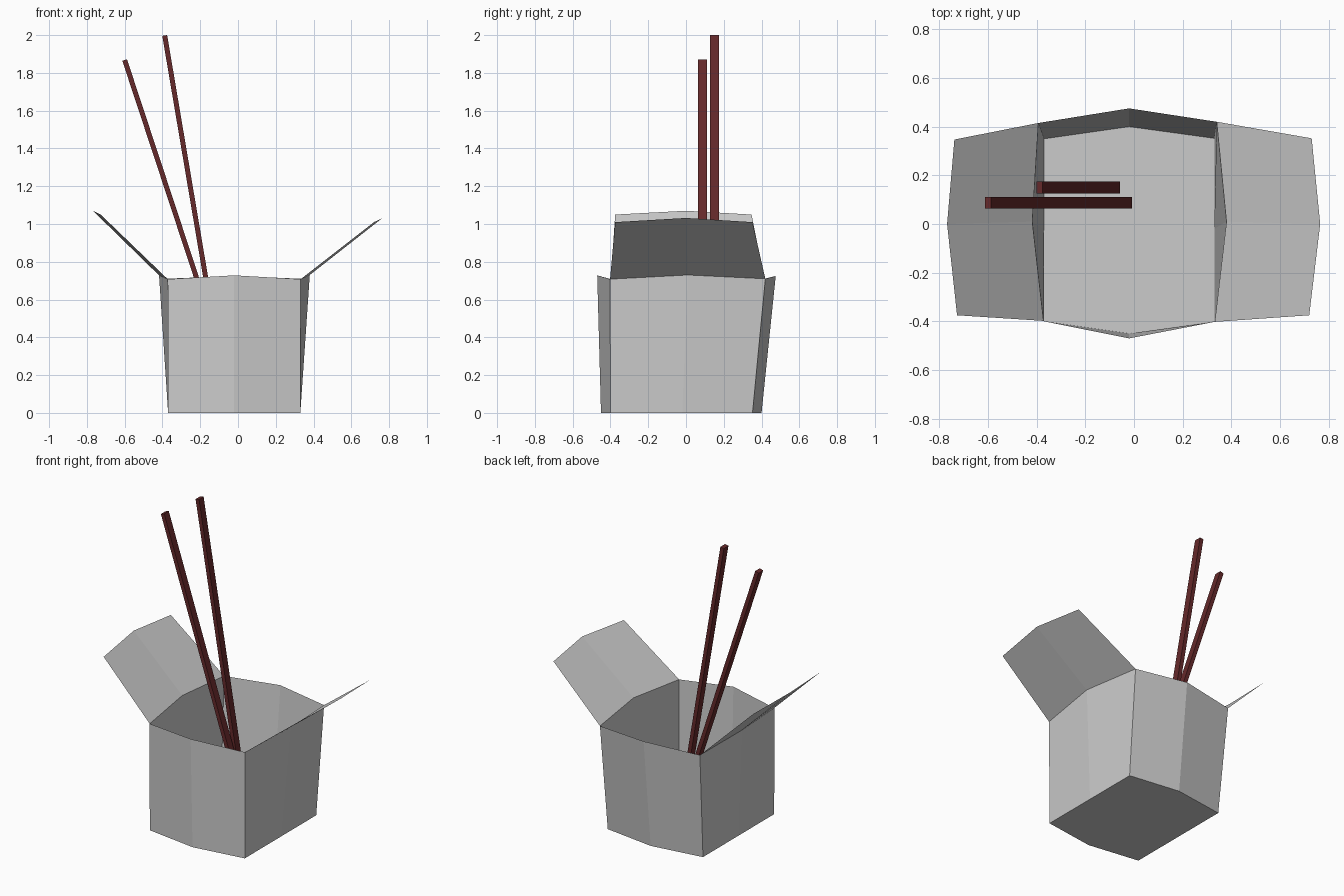
import bpy
import bmesh
from mathutils import Vector

if "Cube" in bpy.data.objects:
    bpy.data.objects.remove(bpy.data.objects["Cube"])


def loft(name, lower, upper, closed=False, floor=False):
    """Join two point rows with flat quads; optionally close the ring and cap its base."""
    bm = bmesh.new()
    a = [bm.verts.new(p) for p in lower]
    b = [bm.verts.new(p) for p in upper]
    n = len(a)
    for i in range(n if closed else n - 1):
        j = (i + 1) % n
        bm.faces.new((a[i], a[j], b[j], b[i]))
    if floor:
        bm.faces.new(a[::-1])
    return finish(name, bm)


def finish(name, bm):
    me = bpy.data.meshes.new(name)
    bm.to_mesh(me)
    bm.free()
    ob = bpy.data.objects.new(name, me)
    bpy.context.collection.objects.link(ob)
    return ob


def chopstick(name, start, end, mat, wide=0.048, thick=0.026):
    """Square-ended stick running between two points in an xz plane."""
    start, end = Vector(start), Vector(end)
    axis = (end - start).normalized()
    v = Vector((0, 1, 0)) * wide / 2
    u = v.normalized().cross(axis) * thick / 2
    bm = bmesh.new()
    rings = [[bm.verts.new(c + s * u + t * v)
              for s, t in ((-1, -1), (1, -1), (1, 1), (-1, 1))] for c in (start, end)]
    lo, hi = rings
    for i in range(4):
        j = (i + 1) % 4
        bm.faces.new((lo[i], lo[j], hi[j], hi[i]))
    bm.faces.new(lo[::-1])
    bm.faces.new(hi)
    finish(name, bm).data.materials.append(mat)


# Open carton: eight-point rim, each wall creased down its middle
base = [(-0.37, -0.40, 0), (-0.02, -0.45, 0), (0.33, -0.40, 0), (0.33, -0.02, 0),
        (0.33, 0.352, 0), (-0.02, 0.40, 0), (-0.37, 0.35, 0), (-0.37, -0.02, 0)]
rim = [(-0.372, -0.398, 0.708), (-0.02, -0.47, 0.728), (0.332, -0.402, 0.708),
       (0.38, 0.01, 0.73), (0.34, 0.42, 0.71), (-0.02, 0.475, 0.725),
       (-0.393, 0.415, 0.71), (-0.418, 0.01, 0.728)]
loft("carton", base, rim, closed=True, floor=True)

# Side flaps folded outward from the rim
loft("right_flap", rim[2:5],
     [(0.72, -0.375, 1.01), (0.765, 0.0, 1.032), (0.73, 0.352, 1.01)])
loft("left_flap", [rim[6], rim[7], rim[0]],
     [(-0.738, 0.347, 1.05), (-0.768, 0.0, 1.07), (-0.727, -0.375, 1.05)])

# Chopsticks leaning to the left
wood = bpy.data.materials.new("dark_red_wood")
wood.diffuse_color = (0.13, 0.022, 0.023, 1)
wood.use_nodes = True
wood.node_tree.nodes["Principled BSDF"].inputs["Base Color"].default_value = wood.diffuse_color
chopstick("front_chopstick", (-0.02, 0.087, 0.11), (-0.60, 0.087, 1.868), wood)
chopstick("back_chopstick", (-0.07, 0.15, 0.12), (-0.388, 0.15, 1.998), wood)
